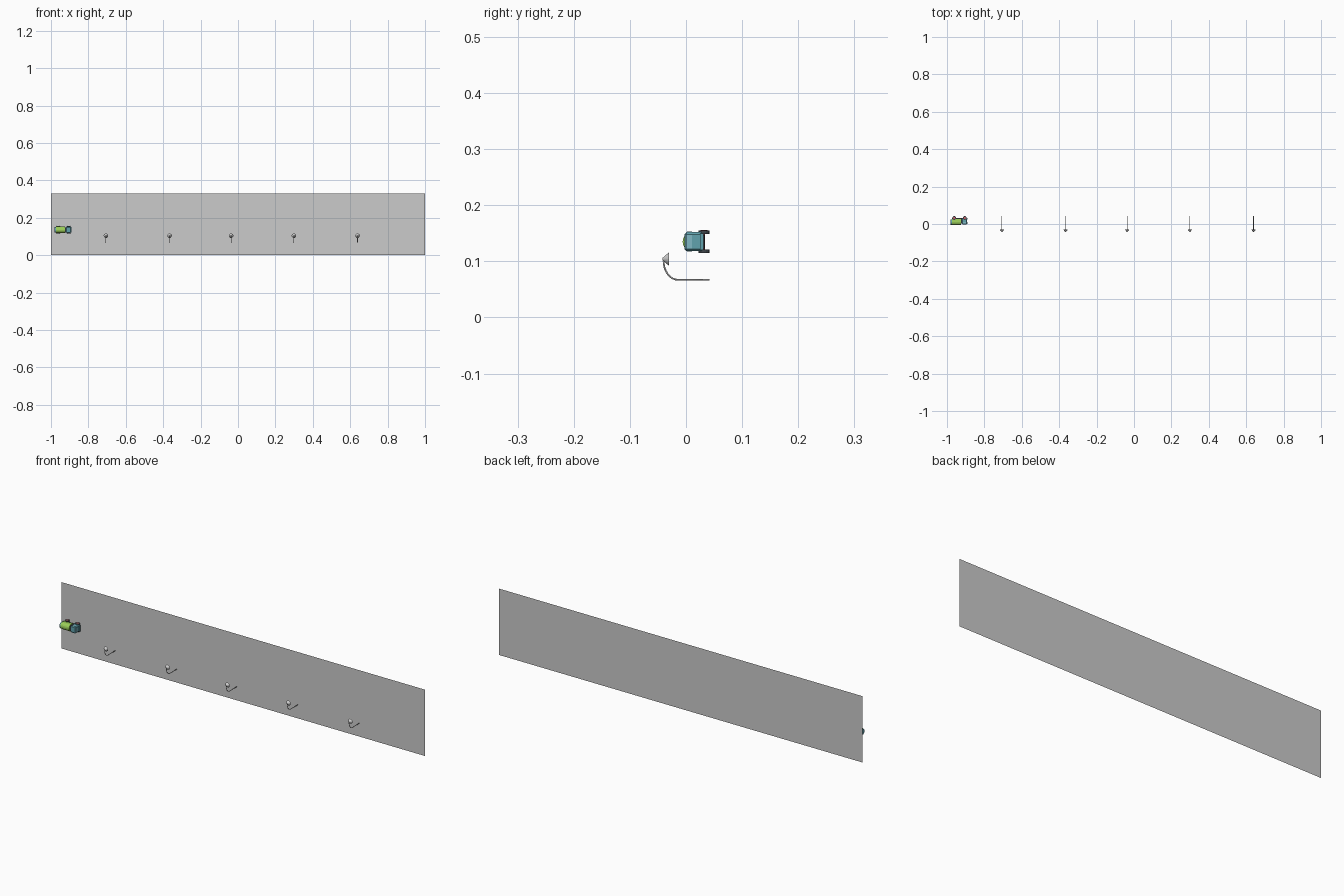
import bpy, bmesh, math
from mathutils import Vector, Matrix

if "Cube" in bpy.data.objects:
    bpy.data.objects.remove(bpy.data.objects["Cube"])

def material(name, rgb):
    m = bpy.data.materials.new(name)
    m.diffuse_color = (*rgb, 1)
    m.use_nodes = True
    m.node_tree.nodes["Principled BSDF"].inputs["Base Color"].default_value = m.diffuse_color
    return m

GREEN = material("lime", (0.33, 0.62, 0.10))
TEAL = material("teal", (0.12, 0.36, 0.42))
GLASS = material("glass", (0.22, 0.48, 0.56))
DARK = material("dark", (0.05, 0.06, 0.07))
RED = material("red", (0.55, 0.12, 0.14))

def finish(name, bm, mat=None, smooth=False):
    me = bpy.data.meshes.new(name)
    bmesh.ops.recalc_face_normals(bm, faces=bm.faces)
    bm.to_mesh(me)
    bm.free()
    if mat:
        me.materials.append(mat)
    if smooth:
        for p in me.polygons:
            p.use_smooth = True
    o = bpy.data.objects.new(name, me)
    bpy.context.collection.objects.link(o)
    return o

def box(name, x, y, z, mat, bevel=0):
    bm = bmesh.new()
    bmesh.ops.create_cube(bm, size=1)
    for v in bm.verts:
        v.co = Vector([r[0] + (c + 0.5) * (r[1] - r[0]) for c, r in zip(v.co, (x, y, z))])
    if bevel:
        bmesh.ops.bevel(bm, geom=bm.edges[:], offset=bevel, segments=1, affect='EDGES')
    return finish(name, bm, mat)

def cylinder(name, loc, r1, r2, depth, rot, mat=None, sides=16):
    bm = bmesh.new()
    bmesh.ops.create_cone(bm, cap_ends=True, segments=sides, radius1=r1, radius2=r2,
                          depth=depth, matrix=Matrix.Translation(loc) @ rot)
    return finish(name, bm, mat)

def prism(name, pts, x0, x1, mat):
    # (y, z) outline stretched along x
    bm = bmesh.new()
    f = bm.faces.new([bm.verts.new((x0, y, z)) for y, z in pts])
    r = bmesh.ops.extrude_face_region(bm, geom=[f])
    for v in r["geom"]:
        if isinstance(v, bmesh.types.BMVert):
            v.co.x = x1
    return finish(name, bm, mat)

# wall panel: a single sheet
bm = bmesh.new()
bm.faces.new([bm.verts.new(p) for p in
              ((-1, .042, 0), (1, .042, 0), (1, .042, .33), (-1, .042, .33))])
finish("wall_panel", bm)

# hooks: bent wire with a conical tip
def wire(name, pts, r, sides=8):
    bm = bmesh.new()
    rings = []
    for i, p in enumerate(pts):
        a, b = pts[max(i - 1, 0)], pts[min(i + 1, len(pts) - 1)]
        t = (b - a).normalized()
        n = Vector((1, 0, 0)).cross(t)
        rings.append([bm.verts.new(p + r * (math.cos(k) * Vector((1, 0, 0)) + math.sin(k) * n))
                      for k in (2 * math.pi * j / sides for j in range(sides))])
    for a, b in zip(rings, rings[1:]):
        for j in range(sides):
            k = (j + 1) % sides
            bm.faces.new((a[j], a[k], b[k], b[j]))
    bm.faces.new(rings[0])
    bm.faces.new(rings[-1])
    return finish(name, bm, smooth=True)

FRONT = Matrix.Rotation(math.pi / 2, 4, 'X')   # local z points to the front
for i, x in enumerate((-.706, -.366, -.037, .299, .639)):
    path = [Vector((x, .042, .067)), Vector((x, .01, .067))]
    for k in range(9):
        a = math.radians(90 * k / 8)
        path.append(Vector((x, -.014 - .026 * math.sin(a), .101 - .034 * math.cos(a))))
    wire(f"hook_wire_{i}", path, .0015)
    cylinder(f"hook_tip_{i}", (x, -.036, .104), .0122, .002, .012, FRONT, sides=20)

# toy truck driving along the wall, its roof facing the front
zc = .135
box("chassis", (-.972, -.896), (.025, .033), (zc - .012, zc + .012), DARK)
tank = [(.027, zc - .015)] + [(.010 - .016 * math.sin(a), zc - .017 * math.cos(a))
        for a in (math.pi * k / 8 for k in range(9))] + [(.027, zc + .015)]
prism("truck_body", tank, -.974, -.926, GREEN)
prism("body_rear_rim", [(y * .9 + .001, zc + (z - zc) * .85) for y, z in tank], -.980, -.974, TEAL)
box("body_front_wall", (-.926, -.919), (.002, .028), (zc - .013, zc + .013), DARK)
box("cab", (-.920, -.892), (-.003, .031), (zc - .017, zc + .017), TEAL, .004)
box("windshield", (-.893, -.8905), (.000, .011), (zc - .012, zc + .012), GLASS)
box("bumper", (-.893, -.889), (.025, .031), (zc - .015, zc + .015), TEAL)
for s in (-1, 1):
    box("side_window", (-.913, -.899), (.002, .011),
        sorted((zc + s * .0165, zc + s * .0178)), GLASS)
    for x in (-.961, -.905):
        c = (x, .032, zc + s * .0170)
        cylinder("tyre", c, .010, .010, .006, Matrix(), DARK)
        cylinder("wheel_hub", (x, .032, zc + s * .0197), .006, .006, .0014, Matrix(), RED, 12)
for x in (-.961, -.905):
    cylinder("axle", (x, .032, zc), .002, .002, .034, Matrix(), RED, 8)
